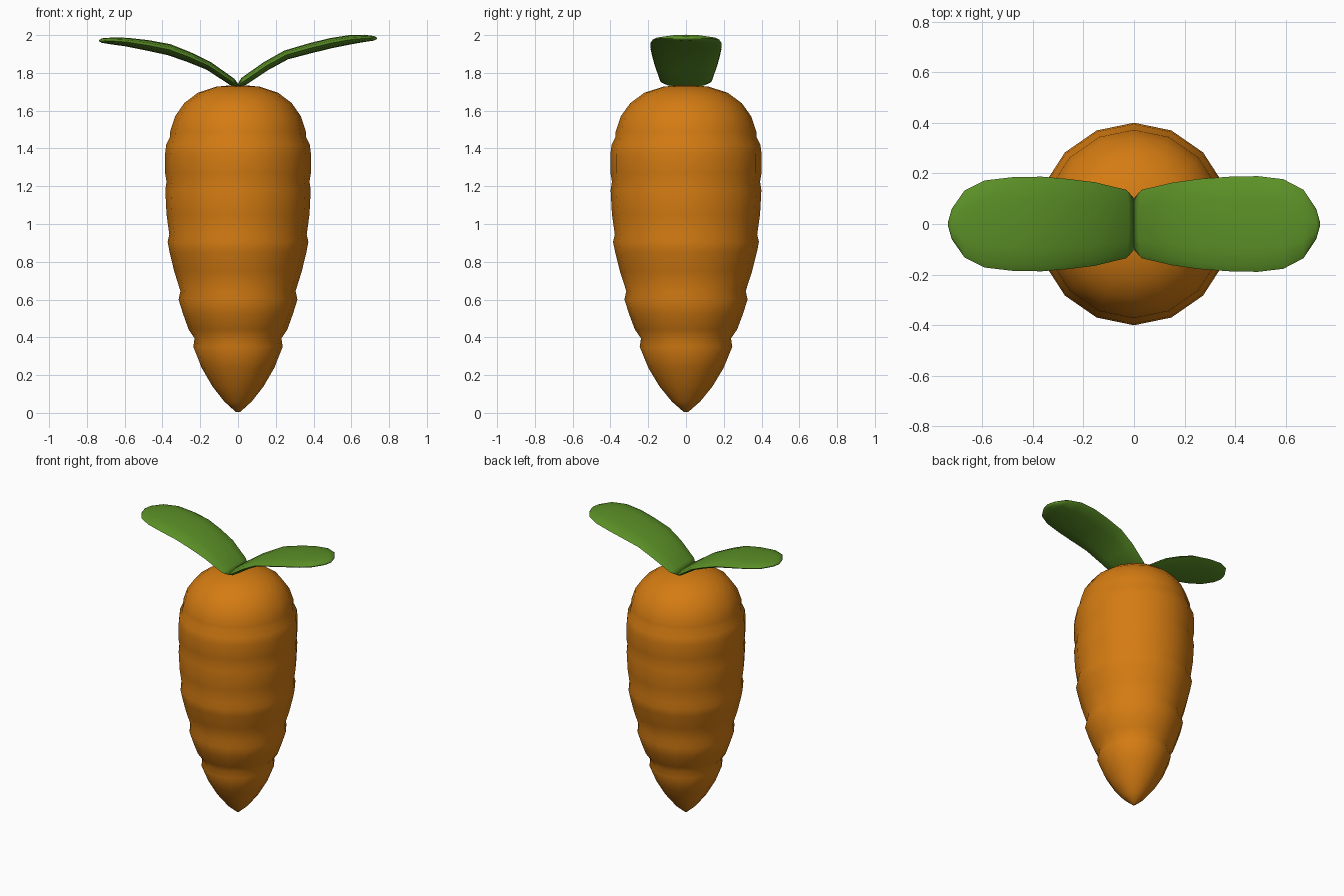
import bpy, bmesh, math

if "Cube" in bpy.data.objects:
    bpy.data.objects.remove(bpy.data.objects["Cube"])


def material(name, rgb):
    m = bpy.data.materials.new(name)
    m.diffuse_color = (*rgb, 1)
    m.use_nodes = True
    m.node_tree.nodes["Principled BSDF"].inputs["Base Color"].default_value = m.diffuse_color
    return m


def loft(name, rings, mat, angle):
    """Skin a list of closed rings and cap both ends with a fan."""
    bm = bmesh.new()
    loops = [[bm.verts.new(p) for p in ring] for ring in rings]
    n = len(loops[0])
    for a, b in zip(loops, loops[1:]):
        for i in range(n):
            j = (i + 1) % n
            bm.faces.new((a[i], a[j], b[j], b[i]))
    bm.faces.new(loops[0])
    bm.faces.new(loops[-1])
    bmesh.ops.remove_doubles(bm, verts=bm.verts, dist=0.0005)
    bmesh.ops.recalc_face_normals(bm, faces=bm.faces)
    me = bpy.data.meshes.new(name)
    bm.to_mesh(me)
    bm.free()
    me.materials.append(mat)
    ob = bpy.data.objects.new(name, me)
    bpy.context.collection.objects.link(ob)
    bpy.ops.object.select_all(action='DESELECT')
    ob.select_set(True)
    bpy.context.view_layer.objects.active = ob
    bpy.ops.object.shade_smooth_by_angle(angle=math.radians(angle))
    return ob


orange = material("carrot orange", (0.66, 0.2, 0.006))
green = material("leaf green", (0.105, 0.28, 0.02))

# Ribbed root: (radius, height), 16 sides, slightly narrower in x
profile = [(0.012, 0.005), (0.075, 0.06), (0.14, 0.14), (0.2, 0.24),
           (0.245, 0.35), (0.238, 0.395), (0.27, 0.44), (0.3, 0.52),
           (0.326, 0.6), (0.316, 0.645), (0.35, 0.75), (0.375, 0.85),
           (0.386, 0.905), (0.377, 0.945), (0.392, 1.05), (0.399, 1.18),
           (0.392, 1.225), (0.4, 1.27), (0.4, 1.37), (0.394, 1.42),
           (0.374, 1.46), (0.372, 1.49), (0.345, 1.57), (0.295, 1.64),
           (0.22, 1.695), (0.12, 1.727), (0.03, 1.735)]
SIDES = 16
rings = [[(0.965 * r * math.cos(2 * math.pi * i / SIDES),
           r * math.sin(2 * math.pi * i / SIDES), z) for i in range(SIDES)]
         for r, z in profile]
loft("carrot_root", rings, orange, 60)


# Leaves: stations of (x, centre z, half width, half thickness)
def leaf(name, side, stations):
    k = 12
    rings = []
    for s, (x, z, w, t) in enumerate(stations):
        p, q = stations[max(s - 1, 0)], stations[min(s + 1, len(stations) - 1)]
        a = math.atan2(q[1] - p[1], q[0] - p[0])
        if s == 0:
            a = 0.9
        ring = []
        for i in range(k):
            c, d = math.cos(2 * math.pi * i / k), math.sin(2 * math.pi * i / k)
            h = t * d
            ring.append((side * max(0, x - h * math.sin(a)), w * c,
                         z + h * math.cos(a)))
        rings.append(ring)
    loft(name, rings, green, 70)


leaf("leaf_right", 1, [(0.0, 1.735, 0.1, 0.012), (0.03, 1.755, 0.135, 0.022),
                       (0.15, 1.837, 0.163, 0.024), (0.255, 1.895, 0.178, 0.025),
                       (0.38, 1.93, 0.187, 0.027), (0.49, 1.957, 0.189, 0.027),
                       (0.59, 1.975, 0.177, 0.025), (0.67, 1.983, 0.135, 0.019),
                       (0.72, 1.983, 0.06, 0.012), (0.735, 1.983, 0.008, 0.004)])
leaf("leaf_left", -1, [(0.0, 1.735, 0.1, 0.012), (0.03, 1.752, 0.135, 0.02),
                       (0.155, 1.837, 0.165, 0.023), (0.26, 1.884, 0.178, 0.027),
                       (0.365, 1.923, 0.187, 0.03), (0.48, 1.946, 0.185, 0.028),
                       (0.59, 1.963, 0.172, 0.023), (0.67, 1.969, 0.132, 0.018),
                       (0.72, 1.971, 0.06, 0.012), (0.735, 1.971, 0.008, 0.004)])
